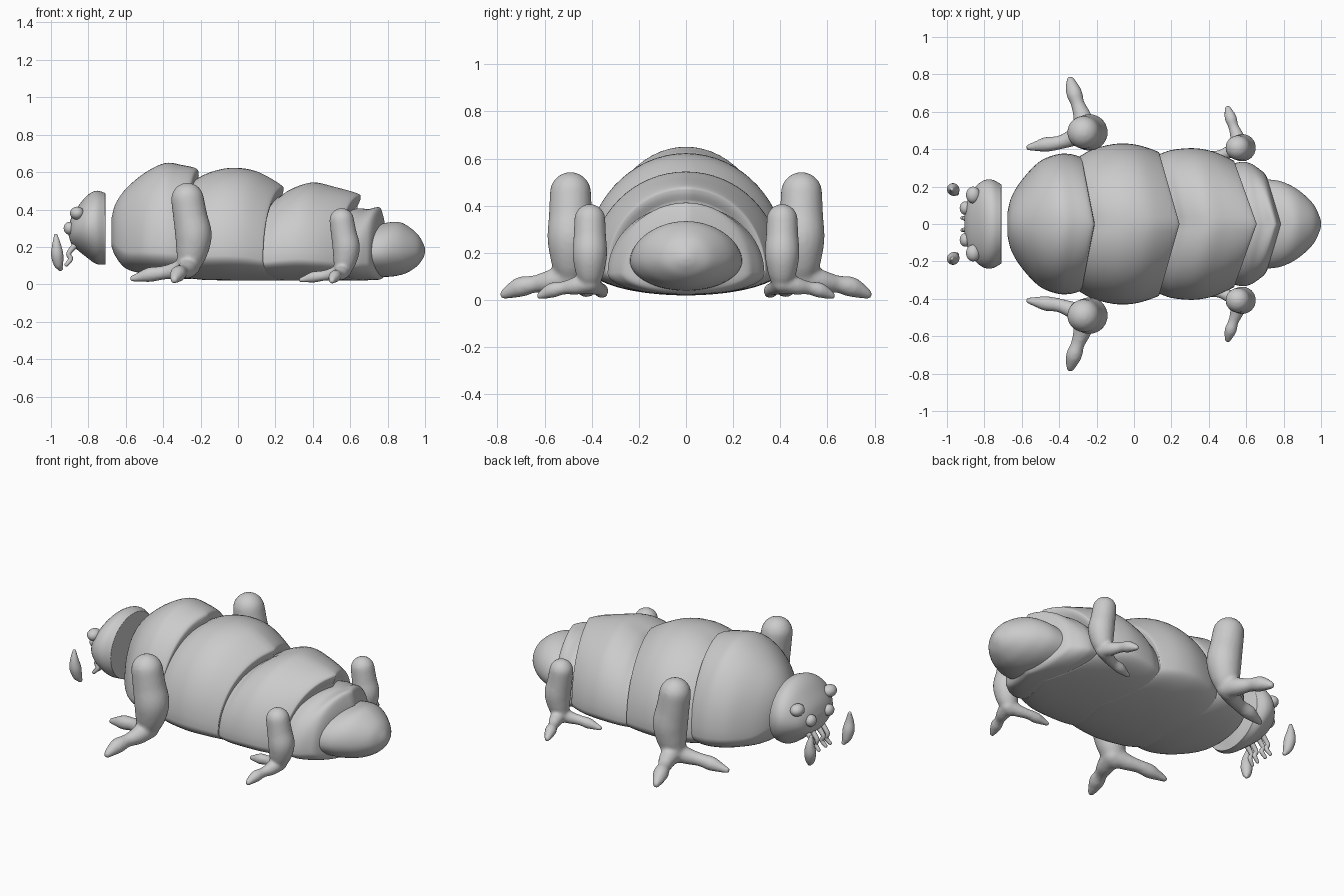
import bpy, bmesh, math
from mathutils import Vector

if "Cube" in bpy.data.objects:
    bpy.data.objects.remove(bpy.data.objects["Cube"])


def spline(rows, n):
    """Catmull-Rom resampling of rows of numbers."""
    out = []
    for i in range(len(rows) - 1):
        p = [rows[max(0, min(len(rows) - 1, i + k))] for k in (-1, 0, 1, 2)]
        for s in range(n):
            t = s / n
            out.append([0.5 * (2 * b + (c - a) * t + (2 * a - 5 * b + 4 * c - d) * t * t
                               + (3 * b - a - 3 * c + d) * t ** 3) for a, b, c, d in zip(*p)])
    out.append(list(rows[-1]))
    return out


def skin(bm, rings):
    """Joins rings of points into a closed tube."""
    vs = [[bm.verts.new(p) for p in r] for r in rings]
    n = len(vs[0])
    for a, b in zip(vs, vs[1:]):
        for i in range(n):
            bm.faces.new((a[i], a[(i + 1) % n], b[(i + 1) % n], b[i]))
    bm.faces.new(vs[0])
    bm.faces.new(vs[-1][::-1])


def finish(name, bm, angle=50):
    bmesh.ops.recalc_face_normals(bm, faces=bm.faces[:])
    me = bpy.data.meshes.new(name)
    bm.to_mesh(me)
    bm.free()
    ob = bpy.data.objects.new(name, me)
    bpy.context.collection.objects.link(ob)
    bpy.ops.object.select_all(action='DESELECT')
    ob.select_set(True)
    bpy.context.view_layer.objects.active = ob
    bpy.ops.object.shade_smooth_by_angle(angle=math.radians(angle))
    return ob


def hull(name, stations, mid):
    """Loft along x; station = x, half width, top, bottom, sweep-back of the sides."""
    bm, rings, n = bmesh.new(), [], 64
    for x, w, top, bot, k in spline(stations, 5):
        zc = bot + mid * (top - bot)
        ring = []
        for i in range(n):
            a = 2 * math.pi * i / n
            s, c = math.sin(a), math.cos(a)
            z = zc + c * ((top - zc) if c > 0 else (zc - bot))
            ring.append((x - k * abs(s), w * s, z))
        rings.append(ring)
    skin(bm, rings)
    return finish(name, bm)


def limb(bm, pts, n=20):
    """Round-ended tube through x, y, z, radius points."""
    p = spline(pts, 6)
    pos = [Vector(q[:3]) for q in p]
    dirs = [(pos[min(i + 1, len(p) - 1)] - pos[max(i - 1, 0)]).normalized() for i in range(len(p))]
    items = [(pos[i], dirs[i], p[i][3]) for i in range(len(p))]

    def cap(i, sgn):
        r = p[i][3]
        return [(pos[i] + dirs[i] * sgn * r * math.sin(a), dirs[i], r * math.cos(a))
                for a in (0.3, 0.6, 0.9, 1.2, 1.45)]
    items = cap(0, -1)[::-1] + items + cap(-1, 1)
    rings, u = [], None
    for c, d, r in items:
        u = d.orthogonal() if u is None else u - d * u.dot(d)
        u.normalize()
        v = d.cross(u)
        rings.append([c + (u * math.cos(2 * math.pi * i / n) + v * math.sin(2 * math.pi * i / n)) * r
                      for i in range(n)])
    skin(bm, rings)


def ball(name, loc, size):
    bm = bmesh.new()
    bmesh.ops.create_uvsphere(bm, u_segments=24, v_segments=14, radius=1)
    for v in bm.verts:
        v.co = Vector(loc) + Vector([a * b for a, b in zip(v.co, size)])
    return finish(name, bm)


# Overlapping body plates
hull("front_plate", [
    (-.675, .07, .36, .2, 0), (-.655, .145, .43, .15, 0), (-.6, .235, .51, .085, 0),
    (-.5, .33, .595, .055, .01), (-.39, .37, .648, .035, .03), (-.3, .375, .638, .03, .05),
    (-.225, .36, .62, .03, .065), (-.21, .35, .59, .03, .07), (-.215, .3, .54, .05, .07)], .22)
hull("middle_plate", [
    (-.32, .3, .5, .04, .06), (-.2, .38, .575, .025, .06), (-.12, .412, .608, .022, .06),
    (-.02, .43, .623, .02, .06), (.1, .422, .604, .02, .08), (.225, .39, .535, .02, .105),
    (.243, .375, .505, .025, .11), (.23, .33, .46, .04, .11)], .22)
hull("rear_plate", [
    (.1, .33, .42, .03, .08), (.22, .375, .465, .022, .08), (.29, .397, .51, .02, .08),
    (.4, .405, .545, .02, .08), (.52, .388, .52, .02, .1), (.64, .345, .485, .02, .12),
    (.655, .33, .46, .025, .12), (.64, .29, .42, .04, .12)], .22)
hull("tail_plate", [
    (.5, .29, .38, .04, .08), (.64, .33, .405, .022, .08), (.7, .325, .402, .022, .08),
    (.755, .29, .412, .025, .08), (.775, .26, .37, .035, .07), (.79, .2, .3, .05, .06)], .24)
hull("tail", [
    (.7, .24, .31, .04, .03), (.8, .232, .33, .04, .03), (.86, .205, .333, .048, .02),
    (.91, .165, .31, .065, .01), (.96, .105, .268, .1, 0), (.99, .045, .22, .14, 0),
    (1, .012, .19, .17, 0)], .45)

# Head with a flat back
hull("head", [
    (-.71, .212, .485, .105, 0), (-.715, .215, .49, .105, 0), (-.76, .237, .5, .11, 0),
    (-.81, .23, .472, .145, 0), (-.86, .185, .41, .185, 0), (-.89, .13, .36, .215, 0),
    (-.905, .05, .31, .26, 0)], .5)

# Leg shape in local coordinates, scaled down for the rear pair
LEG = [(-.27, 0, .455, .088), (-.255, 0, .36, .092), (-.238, 0, .26, .098),
       (-.25, 0, .16, .082), (-.275, 0, .09, .058)]
TOES = [
    [(-.26, 0, .1, .06), (-.33, -.03, .075, .046), (-.4, -.055, .062, .037),
     (-.47, -.065, .052, .04), (-.53, -.075, .038, .026), (-.562, -.08, .03, .018)],
    [(-.26, 0, .1, .06), (-.275, .08, .08, .05), (-.3, .15, .068, .037),
     (-.32, .21, .056, .043), (-.335, .26, .035, .03), (-.34, .28, .025, .022)]]

for side, s in (("left", 1), ("right", -1)):
    for name, f, ox, oy in (("front_leg", 1, 0, .49), ("rear_leg", .75, .757, .408)):
        bm = bmesh.new()
        for path in [LEG] + TOES:
            limb(bm, [(ox + x * f, s * (oy + y * f), z * f, r * f) for x, y, z, r in path])
        leg = finish(f"{name}_{side}", bm)
        m = leg.modifiers.new("blend", 'REMESH')
        m.mode, m.voxel_size, m.use_smooth_shade = 'VOXEL', .011 * f, True
        m = leg.modifiers.new("soften", 'SMOOTH')
        m.factor, m.iterations = .5, 4

    # Eyes
    ball(f"outer_eye_{side}", (-.86, s * .155, .38), (.038, .045, .035))
    ball(f"inner_eye_{side}", (-.902, s * .085, .3), (.03, .036, .034))

    # Jaw pincers floating ahead of the head
    bm = bmesh.new()
    limb(bm, [(-.974, s * .185, .26, .01), (-.97, s * .19, .21, .024), (-.967, s * .185, .16, .033),
              (-.96, s * .175, .11, .026), (-.95, s * .165, .085, .014)])
    finish(f"pincer_{side}", bm)

    # Small mouth feelers
    bm = bmesh.new()
    for y in (.03, .07):
        limb(bm, [(-.87, s * y, .21, .016), (-.905, s * y, .165, .013),
                  (-.895, s * y, .135, .013), (-.918, s * y * 1.1, .105, .01)], 10)
    finish(f"mouth_feelers_{side}", bm)
